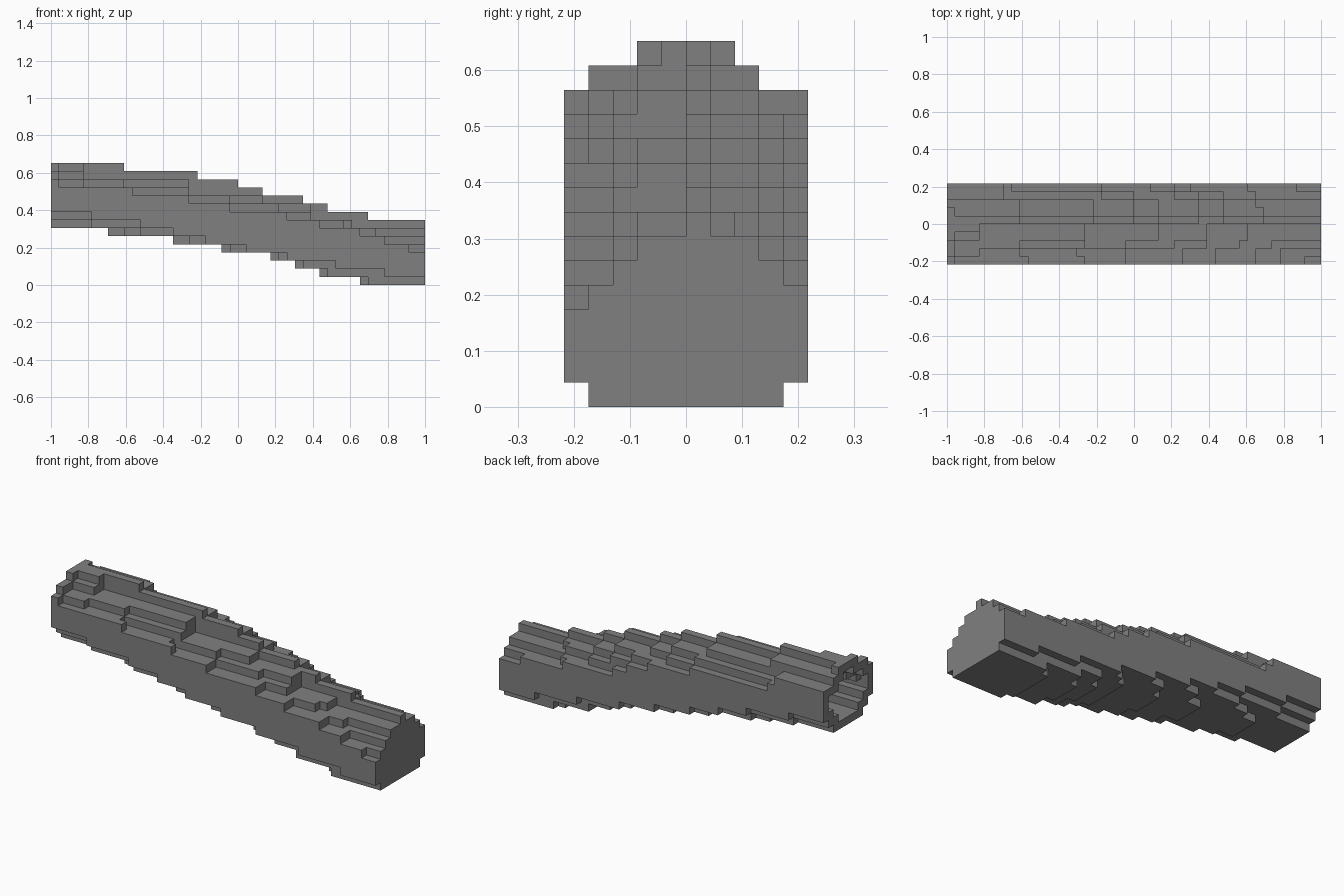
import bpy
import bmesh
from mathutils import Vector

cube = bpy.data.objects.get("Cube")
if cube:
    bpy.data.objects.remove(cube, do_unlink=True)

LENGTH, WIDTH = 46, 10
UNIT = 2 / LENGTH

# Each row along the beam: starting height, then the places where it steps down
TOPS = [
    (13, [1, 10, 17, 22, 29, 33, 38, 41, 44]),
    (14, [1, 4, 9, 16, 22, 29, 33, 38, 41]),
    (14, [1, 9, 17, 22, 28, 32, 36, 40]),
    (15, [1, 4, 17, 17, 26, 32, 32, 37]),
    (15, [4, 4, 17, 17, 26, 32, 32, 37]),
    (15, [9, 18, 23, 26, 31, 34, 39]),
    (15, [1, 9, 18, 23, 26, 31, 34, 39]),
    (14, [9, 18, 23, 26, 31, 34, 38]),
    (13, [7, 19, 23, 28, 31, 34, 38]),
    (13, [7, 8, 19, 25, 28, 30, 37, 43]),
]
EDGE = (9, [5, 11, 15, 19, 24, 29, 35, 41])
SHOULDER = (8, [5, 11, 17, 22, 28, 31, 34, 39])
FLANK = (7, [9, 17, 22, 27, 31, 34, 38])
KEEL = (7, [7, 15, 21, 27, 30, 33, 38])
BOTTOMS = [EDGE, SHOULDER, FLANK] + [KEEL] * 4 + [FLANK, SHOULDER, EDGE]

DIRECTIONS = [Vector(d) for d in ((1, 0, 0), (-1, 0, 0), (0, 1, 0),
                                  (0, -1, 0), (0, 0, 1), (0, 0, -1))]
# Diagonal neighbours across the beam thicken the corners of its wall
DIAGONALS = [a + b for a in DIRECTIONS[2:4] for b in DIRECTIONS[4:]]


def level(row, x):
    start, steps = row
    return start - sum(x >= step for step in steps)


def neighbour(cell, direction):
    return tuple(int(c + d) for c, d in zip(cell, direction))


def fill_cells():
    cells = set()
    for x in range(LENGTH):
        for y in range(WIDTH):
            for z in range(level(BOTTOMS[y], x), level(TOPS[y], x)):
                cells.add((x, y, z))
    return cells


def hollow(cells):
    # Keep a one-block wall, open only at the high end
    def enclosed(cell):
        around = (neighbour(cell, d) for d in DIRECTIONS + DIAGONALS)
        return all(n in cells or n[0] < 0 for n in around)
    return {cell for cell in cells if not enclosed(cell)}


def build_blocks(name, cells, material):
    bm = bmesh.new()
    corners = {}

    def corner(point):
        key = tuple(round(c * 2) for c in point)
        if key not in corners:
            x, y, z = point
            corners[key] = bm.verts.new(((x - LENGTH / 2) * UNIT,
                                         (y - WIDTH / 2) * UNIT, z * UNIT))
        return corners[key]

    # Only the exposed side of each block becomes a face
    for cell in sorted(cells):
        centre = Vector(cell) + Vector((0.5, 0.5, 0.5))
        for normal in DIRECTIONS:
            if neighbour(cell, normal) in cells:
                continue
            side = Vector((normal.y, normal.z, normal.x))
            up = normal.cross(side)
            middle = centre + normal / 2
            ring = [(-1, -1), (1, -1), (1, 1), (-1, 1)]
            bm.faces.new([corner(middle + side * a / 2 + up * b / 2)
                          for a, b in ring])
    mesh = bpy.data.meshes.new(name)
    bm.to_mesh(mesh)
    bm.free()
    mesh.materials.append(material)
    obj = bpy.data.objects.new(name, mesh)
    bpy.context.collection.objects.link(obj)
    return obj


def flat_material(name, colour):
    material = bpy.data.materials.new(name)
    material.use_nodes = True
    material.diffuse_color = colour
    material.node_tree.nodes["Principled BSDF"].inputs["Base Color"].default_value = colour
    return material


grey = flat_material("plain_grey", (0.216, 0.216, 0.216, 1))
build_blocks("stepped_hollow_beam", hollow(fill_cells()), grey)
